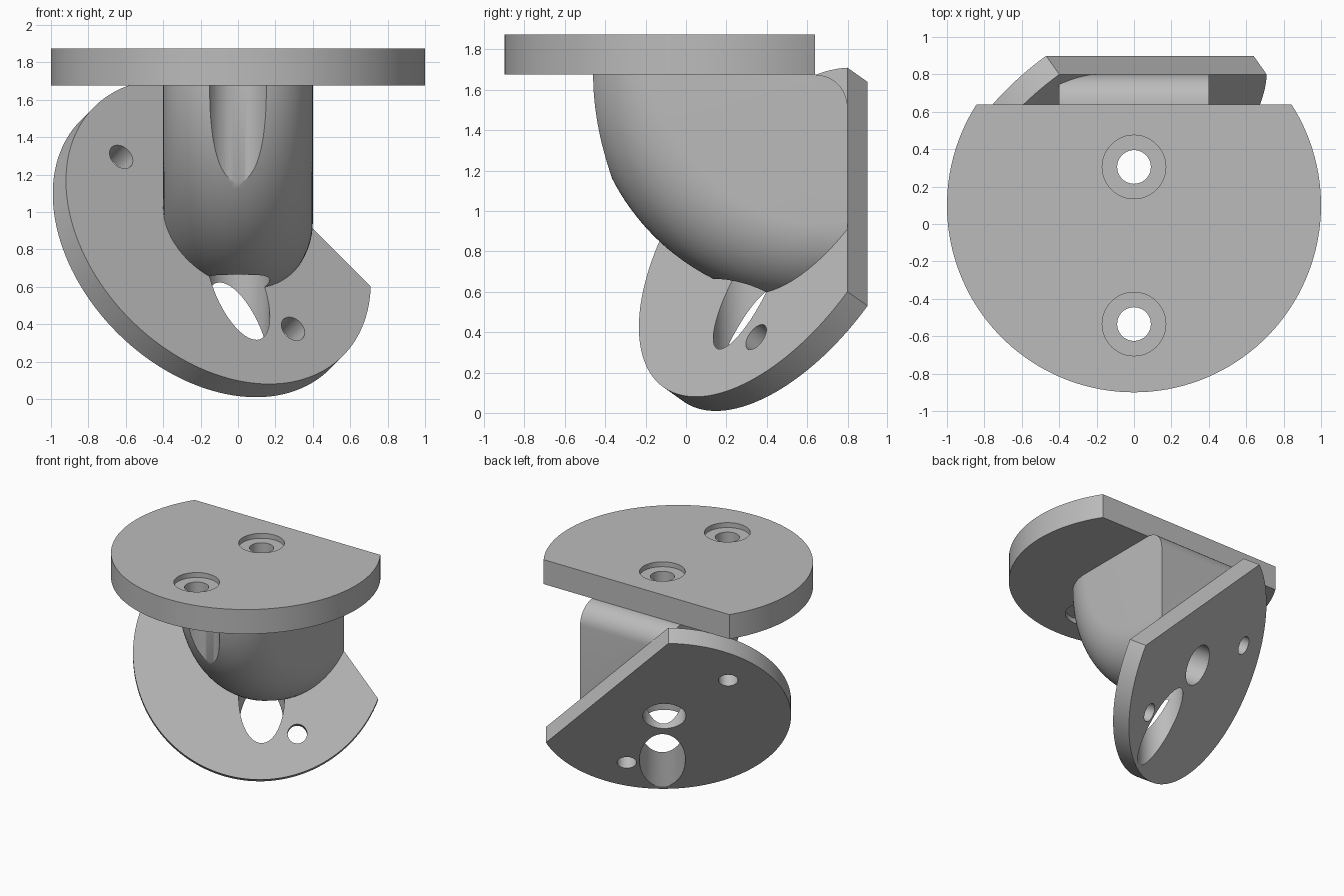
import bpy, bmesh
from math import sin, cos, pi, sqrt, asin
from mathutils import Matrix, Vector

if "Cube" in bpy.data.objects:
    bpy.data.objects.remove(bpy.data.objects["Cube"])

grey = bpy.data.materials.new("plain grey")
grey.use_nodes = True
grey.diffuse_color = (0.5, 0.5, 0.5, 1)
grey.node_tree.nodes["Principled BSDF"].inputs["Base Color"].default_value = (0.5, 0.5, 0.5, 1)


def finish(name, bm, matrix=Matrix()):
    bmesh.ops.recalc_face_normals(bm, faces=bm.faces)
    bm.transform(matrix)
    mesh = bpy.data.meshes.new(name)
    bm.to_mesh(mesh)
    bm.free()
    mesh.materials.append(grey)
    obj = bpy.data.objects.new(name, mesh)
    bpy.context.collection.objects.link(obj)
    return obj


def flange(name, radius, chord, thick, matrix):
    """Disc with one straight side, its outer face at local z = 0."""
    a = asin(chord / radius)
    n = 96
    bm = bmesh.new()
    rim = [pi - a + (pi + 2 * a) * i / n for i in range(n + 1)]
    face = bm.faces.new([bm.verts.new((radius * cos(t), radius * sin(t), 0)) for t in rim])
    ext = bmesh.ops.extrude_face_region(bm, geom=[face])
    verts = [g for g in ext["geom"] if isinstance(g, bmesh.types.BMVert)]
    bmesh.ops.translate(bm, verts=verts, vec=(0, 0, -thick))
    return finish(name, bm, matrix)


def bore(x, y, radius, low, high, matrix=Matrix()):
    """Round cutter along local z."""
    bm = bmesh.new()
    bmesh.ops.create_cone(bm, cap_ends=True, segments=48, radius1=radius, radius2=radius,
                          depth=high - low, matrix=Matrix.Translation((x, y, (low + high) / 2)))
    return finish("cutter", bm, matrix)


def cut(obj, cutters):
    bpy.context.view_layer.objects.active = obj
    for c in cutters:
        c.hide_render = True
        mod = obj.modifiers.new("cut", "BOOLEAN")
        mod.operation = "DIFFERENCE"
        mod.solver = "EXACT"
        mod.object = c
        bpy.ops.object.modifier_apply(modifier=mod.name)
    for c in cutters:
        bpy.data.objects.remove(c)


# Frames of the two flanges
UNDER, TOP = 1.675, 1.875
top_frame = Matrix.Translation((0, 0.1, TOP))
h = sqrt(0.5)
u, v, n = Vector((h, 0, -h)), Vector((0.5, h, 0.5)), Vector((0.5, -h, 0.5))
low_frame = Matrix.Translation((-0.105, 0.432, 0.895)) @ Matrix((u, v, n)).transposed().to_4x4()

HOLES = (0.305, -0.535)   # y of the screw holes in the top flange
BORE = 0.17

# Top flange with recessed screw holes
top = flange("top_flange", 1.0, 0.54, TOP - UNDER, top_frame)
for y in HOLES:
    cut(top, [bore(0, y, 0.09, 1.5, 2), bore(0, y, BORE, TOP - 0.04, 2),
              bore(0, y, BORE, 1.5, UNDER + 0.04)])

# Tilted flange with small screw holes, centre hole and tool channel
tilted = flange("tilted_flange", 0.941, 0.52, 0.141, low_frame)
cut(tilted, [bore(s * 0.65, -0.12, 0.072, -0.5, 0.5, low_frame) for s in (-1, 1)])
cut(tilted, [bore(0, 0, 0.16, -0.5, 0.2, low_frame), bore(0, HOLES[0], BORE, -0.5, UNDER)])

# Elbow body: side profile lofted across the width, rounded like a bent tube
HINGE, BACK, HALF, BEND = 0.64, 0.8, 0.4, 0.73
corner = BACK - HINGE
bm = bmesh.new()
slices = []
for i in range(41):
    x = -HALF * cos(pi * i / 40)
    r = BEND + sqrt(max(0, HALF ** 2 - x ** 2))
    arc = [pi / 2 * k / 40 for k in range(41)]
    pts = [(HINGE - r * cos(t), UNDER - r * sin(t)) for t in arc]
    pts.append((BACK, UNDER - r))
    pts += [(HINGE + corner * cos(t), UNDER - corner + corner * sin(t)) for t in arc[::4]]
    slices.append([bm.verts.new((x, y, z)) for y, z in pts])
for a, b in zip(slices, slices[1:]):
    for k in range(len(a)):
        j = (k + 1) % len(a)
        bm.faces.new((a[k], a[j], b[j], b[k]))
bm.faces.new(slices[0])
bm.faces.new(slices[-1])
body = finish("elbow_body", bm)

# Trim the body at the tilted flange and open the tool channels
bm = bmesh.new()
bmesh.ops.create_cube(bm, size=4, matrix=Matrix.Translation((0, 0, -2.01)))
cut(body, [finish("cutter", bm, low_frame),
           bore(0, HOLES[0], BORE, -0.5, 1.8), bore(0, HOLES[1], BORE, -0.5, 1.8),
           bore(0, 0, 0.16, -0.5, 0.2, low_frame)])

# Smooth curved walls, crisp edges
for obj in (top, tilted, body):
    bpy.ops.object.select_all(action="DESELECT")
    obj.select_set(True)
    bpy.context.view_layer.objects.active = obj
    bpy.ops.object.shade_smooth_by_angle()
